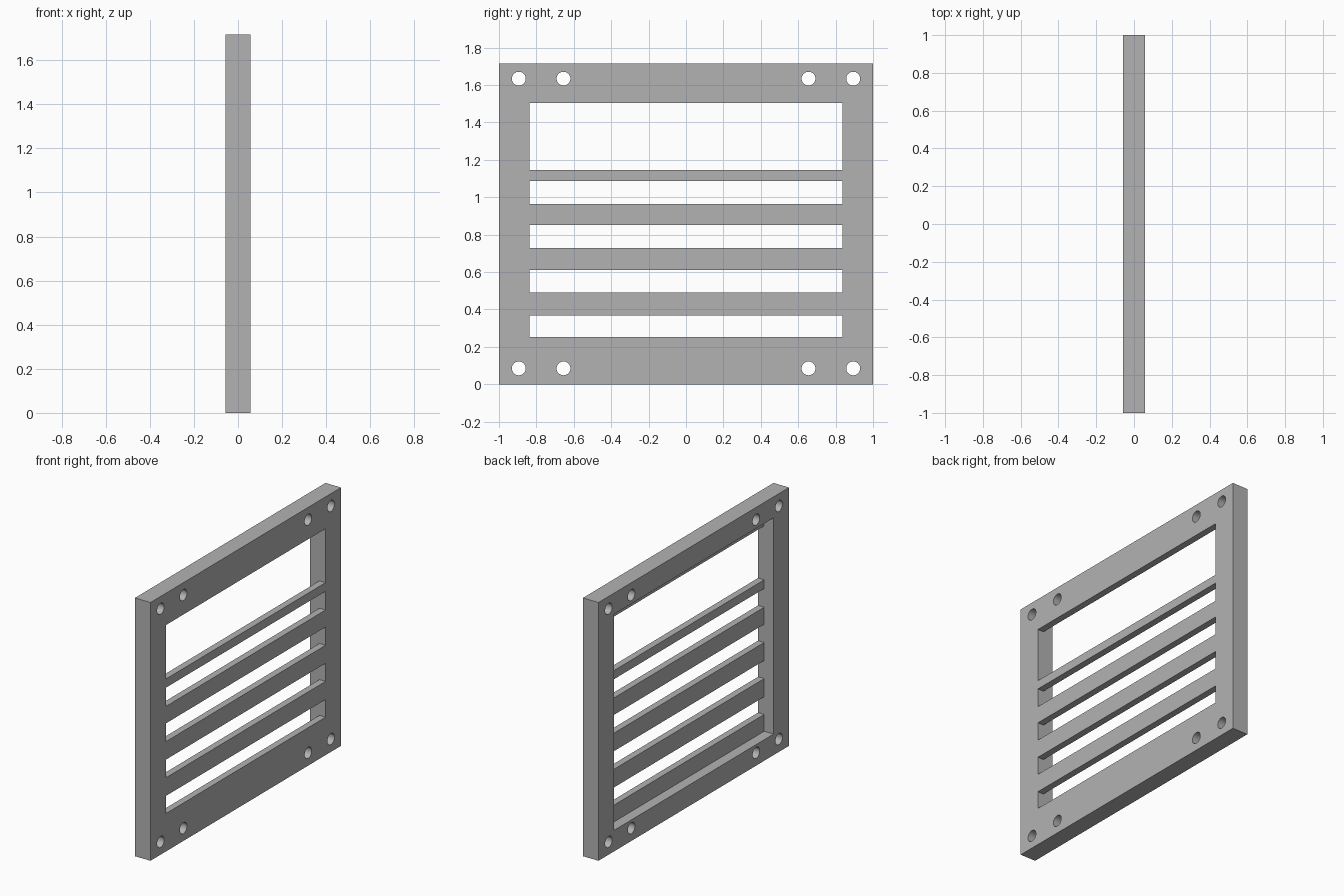
import bpy
from math import pi

cube = bpy.data.objects.get("Cube")
if cube:
    bpy.data.objects.remove(cube, do_unlink=True)

THICK, HEIGHT = 0.114, 1.716
FRONT = THICK / 2
SLAT = 0.045            # thickness of the slats behind the recess
INNER = 0.838           # half width of the openings

grey = bpy.data.materials.new("plain grey")
grey.use_nodes = True
grey.diffuse_color = (0.45, 0.45, 0.45, 1)
grey.node_tree.nodes["Principled BSDF"].inputs["Base Color"].default_value = (0.45, 0.45, 0.45, 1)


def box(name, x0, x1, half_y, z0, z1):
    bpy.ops.mesh.primitive_cube_add(size=1, location=((x0 + x1) / 2, 0, (z0 + z1) / 2))
    ob = bpy.context.object
    ob.name = name
    ob.scale = (x1 - x0, 2 * half_y, z1 - z0)
    bpy.ops.object.transform_apply(location=True, rotation=False, scale=True)
    return ob


def cut(target, cutter):
    cutter.hide_render = True
    mod = target.modifiers.new("cut", "BOOLEAN")
    mod.operation = "DIFFERENCE"
    mod.solver = "EXACT"
    mod.object = cutter
    bpy.context.view_layer.objects.active = target
    bpy.ops.object.modifier_apply(modifier=mod.name)
    bpy.data.objects.remove(cutter, do_unlink=True)


# Solid panel
panel = box("slatted_panel", -FRONT, FRONT, 1, 0, HEIGHT)
panel.data.materials.clear()
panel.data.materials.append(grey)

# Recess on one side, leaving a raised rim
cut(panel, box("recess_cutter", -0.2, FRONT - SLAT, INNER, 0.14, HEIGHT - 0.14))

# Slots between the slats, and the large upper window
for low, high in [(0.252, 0.369), (0.49, 0.61), (0.73, 0.851), (0.964, 1.088), (1.146, 1.504)]:
    cut(panel, box("slot_cutter", -0.2, 0.2, INNER, low, high))

# Mounting holes, a pair in each corner
for side in (-1, 1):
    for y in (0.655, 0.894):
        for z in (0.085, HEIGHT - 0.082):
            bpy.ops.mesh.primitive_cylinder_add(vertices=32, radius=0.037, depth=0.4,
                                                location=(0, side * y, z), rotation=(0, pi / 2, 0))
            cut(panel, bpy.context.object)

# Smooth hole walls, sharp edges elsewhere
bpy.ops.object.select_all(action="DESELECT")
panel.select_set(True)
bpy.context.view_layer.objects.active = panel
bpy.ops.object.shade_smooth_by_angle(angle=pi / 6)
